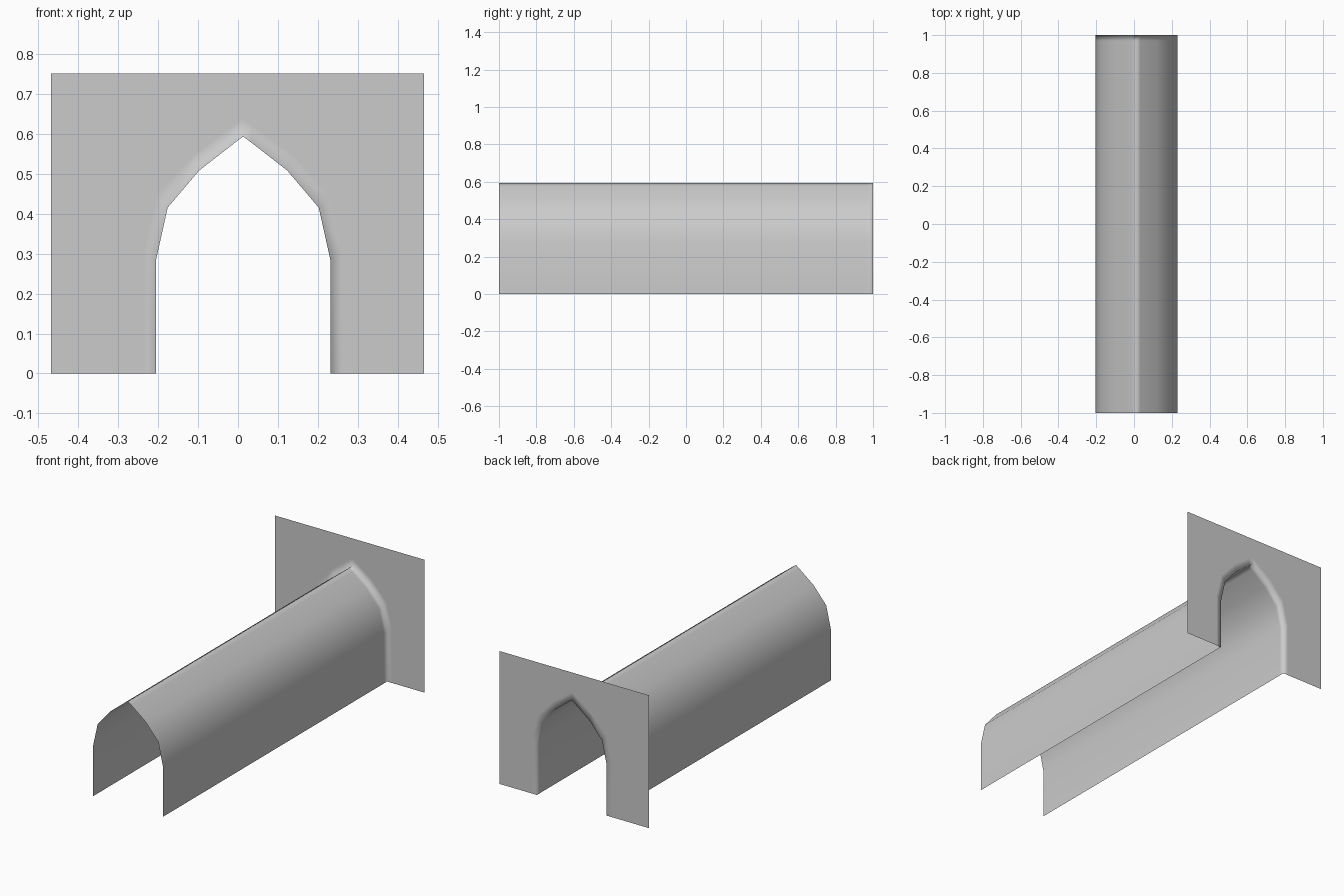
import bpy
import bmesh

old = bpy.data.objects.get("Cube")
if old:
    bpy.data.objects.remove(old, do_unlink=True)

# Single plain grey
grey = bpy.data.materials.new("plain grey")
grey.use_nodes = True
colour = (0.6, 0.6, 0.6, 1)
grey.diffuse_color = colour
grey.node_tree.nodes["Principled BSDF"].inputs["Base Color"].default_value = colour

# Pointed arch: half profile from floor to ridge, mirrored about its axis
AXIS, LEFT, RIGHT, TOP = 0.013, -0.468, 0.465, 0.75
half = [(0.218, 0), (0.218, 0.285), (0.189, 0.415), (0.11, 0.508), (0.02, 0.578)]
arch = [(AXIS - w, z) for w, z in half] + [(AXIS, 0.593)]
arch += [(AXIS + w, z) for w, z in reversed(half)]

# Slightly larger arch that holds the rounded lip on the wall
lip = [(AXIS + (x - AXIS) * 1.14, z * 1.075) for x, z in arch]


def border(x, z):
    """Wall edge point reached from a lip point: sideways low down, upwards above."""
    if z < 0.48:
        return (LEFT if x < AXIS else RIGHT, z)
    return (x, TOP)


bm = bmesh.new()


def loop(points, y):
    return [bm.verts.new((x, y, z)) for x, z in points]


def bridge(a, b):
    for i in range(len(a) - 1):
        bm.faces.new((a[i], a[i + 1], b[i + 1], b[i]))


# Tunnel and lip
rows = [loop(arch, y) for y in (-1, 0.97, 1)] + [loop(lip, 1)]
for a, b in zip(rows, rows[1:]):
    bridge(a, b)

# End wall around the opening, with a corner point where the edge turns
inner, outer = rows[-1], loop([border(*p) for p in lip], 1)
for i in range(len(inner) - 1):
    ring = [inner[i], inner[i + 1], outer[i + 1]]
    p, q = outer[i].co, outer[i + 1].co
    if p.x != q.x and p.z != q.z:
        ring.append(bm.verts.new((LEFT if p.x < AXIS and q.x < AXIS else RIGHT, 1, TOP)))
    bm.faces.new(ring + [outer[i]])

bmesh.ops.recalc_face_normals(bm, faces=bm.faces)
# Outside of the tunnel faces outwards
bm.faces.ensure_lookup_table()
if bm.faces[0].normal.x > 0:
    bmesh.ops.reverse_faces(bm, faces=bm.faces)
for f in bm.faces:
    f.smooth = True

mesh = bpy.data.meshes.new("tunnel_with_end_wall")
bm.to_mesh(mesh)
bm.free()
mesh.materials.append(grey)
bpy.context.collection.objects.link(bpy.data.objects.new("tunnel_with_end_wall", mesh))
